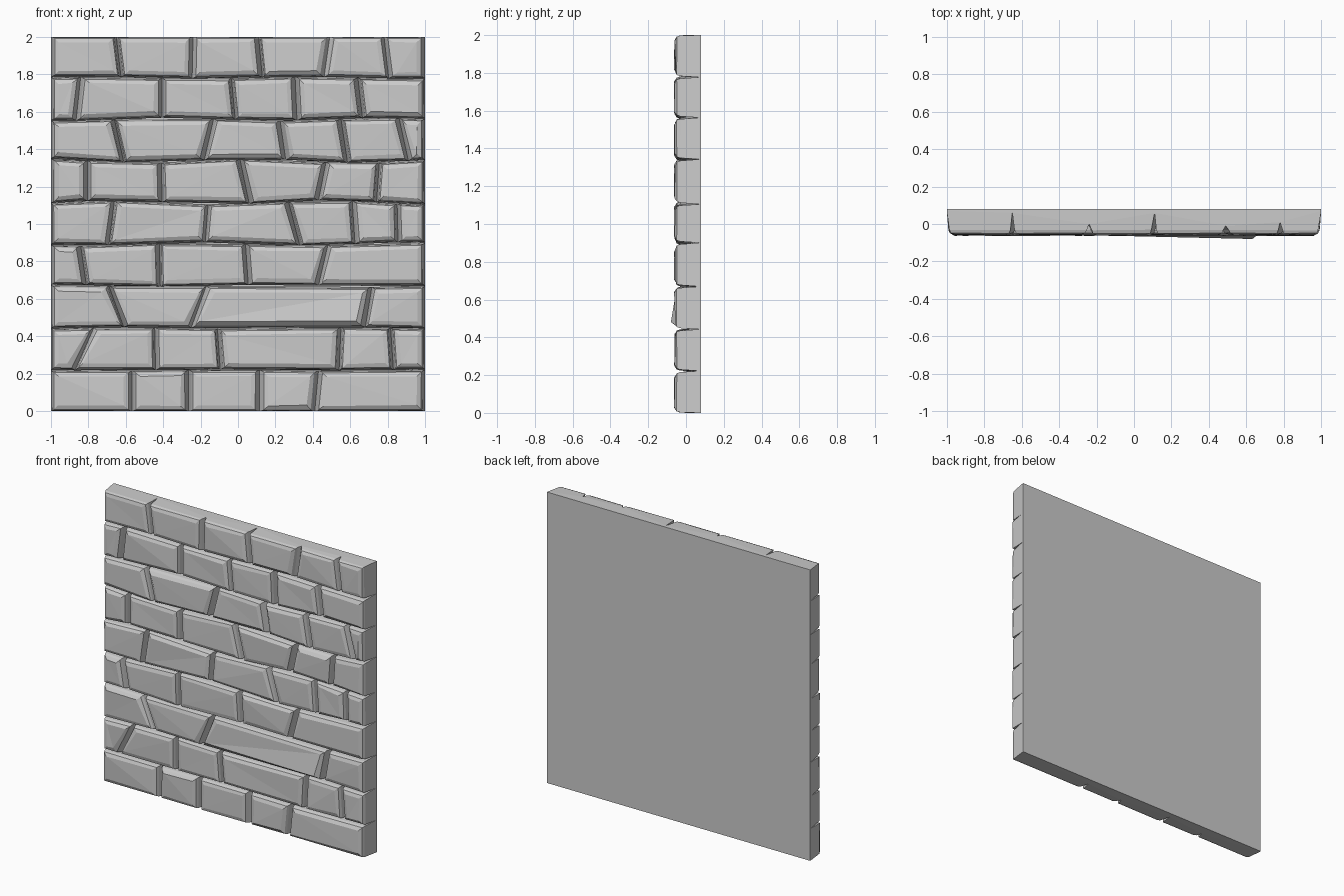
import bpy, math, random

if "Cube" in bpy.data.objects:
    bpy.data.objects.remove(bpy.data.objects["Cube"])

random.seed(7)
BACK = 0.08

# Horizontal courses, bottom to top, and the waviness of each bed joint
beds = [0, 0.22, 0.445, 0.67, 0.893, 1.115, 1.338, 1.56, 1.782, 2.0]
wave = [0, 0.002, 0.004, 0.006, 0.009, 0.011, 0.011, 0.008, 0.005, 0]

# Upright joints of each course as (x at bottom, x at top)
courses = [
    [(-.565, -.565), (-.265, -.265), (.115, .115), (.41, .43)],
    [(-.87, -.77), (-.44, -.445), (-.095, -.11), (.54, .55), (.83, .815)],
    [(-.61, -.69), (-.25, -.17), (.68, .715)],
    [(-.81, -.84), (-.415, -.42), (.055, .04), (.43, .48)],
    [(-.69, -.66), (-.175, -.16), (.33, .27), (.625, .61), (.855, .85)],
    [(-.805, -.805), (-.405, -.41), (.06, .01), (.43, .47), (.74, .755)],
    [(-.61, -.66), (-.18, -.13), (.255, .225), (.585, .55), (.91, .86)],
    [(-.865, -.84), (-.405, -.405), (-.015, -.035), (.315, .305), (.665, .64)],
    [(-.625, -.65), (-.245, -.24), (.13, .11), (.46, .49), (.805, .78)],
]
top_depths = [.06, .0, .06, -.01, .01]

verts, faces = [], []


def bed_z(i, x):
    return beds[i] + wave[i] * math.sin(5.5 * x + 2.3 * i)


def add_ring(cell, gx, gz, ys, jitter=0):
    """Inset copy of the cell outline; gx = (left, right), gz = (bottom, top)."""
    start = len(verts)
    for k, (x, z) in enumerate(cell):
        dx = gx[0] if k in (0, 3) else -gx[1]
        dz = gz[0] if k in (0, 1) else -gz[1]
        j = lambda: random.uniform(-jitter, jitter)
        verts.append((x + dx + j(), ys[k], z + dz + j()))
    return [start + k for k in range(4)]


def bridge(a, b, sides=(0, 1, 2, 3)):
    for k in sides:
        n = (k + 1) % 4
        faces.append((a[k], a[n], b[n], b[k]))


# Faceted stones, each with sloping joint walls and a chamfered front
last = len(courses) - 1
for r, inner in enumerate(courses):
    joints = [(-1, -1)] + inner + [(1, 1)]
    depths = [random.uniform(.0, .065) for _ in joints]
    if r == last:
        depths[1:-1] = top_depths
    depths[0] = depths[-1] = 0.07
    for c in range(len(joints) - 1):
        (lb, lt), (rb, rt) = joints[c], joints[c + 1]
        cell = [(lb, bed_z(r, lb)), (rb, bed_z(r, rb)),
                (rt, bed_z(r + 1, rt)), (lt, bed_z(r + 1, lt))]
        gx = [random.uniform(.009, .017) for _ in range(2)]
        gz = [0.003 if r == 0 else .007, 0.003 if r == last else .007]
        dl, dr = depths[c], depths[c + 1]
        back = add_ring(cell, (0, 0), (0, 0), [BACK] * 4)
        root = add_ring(cell, (0, 0), (0, 0), [dl, dr, dr, dl])
        outer = [k for k, edge in enumerate(
            (r == 0, c == len(joints) - 2, r == last, c == 0)) if edge]
        bridge(back, root, outer)
        prev = root
        for inset, y, jit in ((0, -.032, .002), (.007, -.049, .002), (.03, -.059, .005)):
            ys = [y + random.uniform(-1, 1) * jit for _ in range(4)]
            if (r, c) == (2, 2) and inset > .02:
                ys[1] = -0.08
            ring = add_ring(cell, [g + inset for g in gx],
                            [g + inset * .9 for g in gz], ys, jit * .6)
            bridge(prev, ring)
            prev = ring
        s = random.choice((0, 1))
        p = prev[s:] + prev[:s]
        faces.extend([(p[0], p[1], p[2]), (p[0], p[2], p[3])])

# Flat back of the wall
n = len(verts)
verts += [(-1, BACK, 0), (-1, BACK, 2), (1, BACK, 2), (1, BACK, 0)]
faces.append((n, n + 1, n + 2, n + 3))

mesh = bpy.data.meshes.new("stone_wall")
mesh.from_pydata(verts, [], faces)
mesh.update()
wall = bpy.data.objects.new("stone_wall", mesh)
bpy.context.collection.objects.link(wall)
